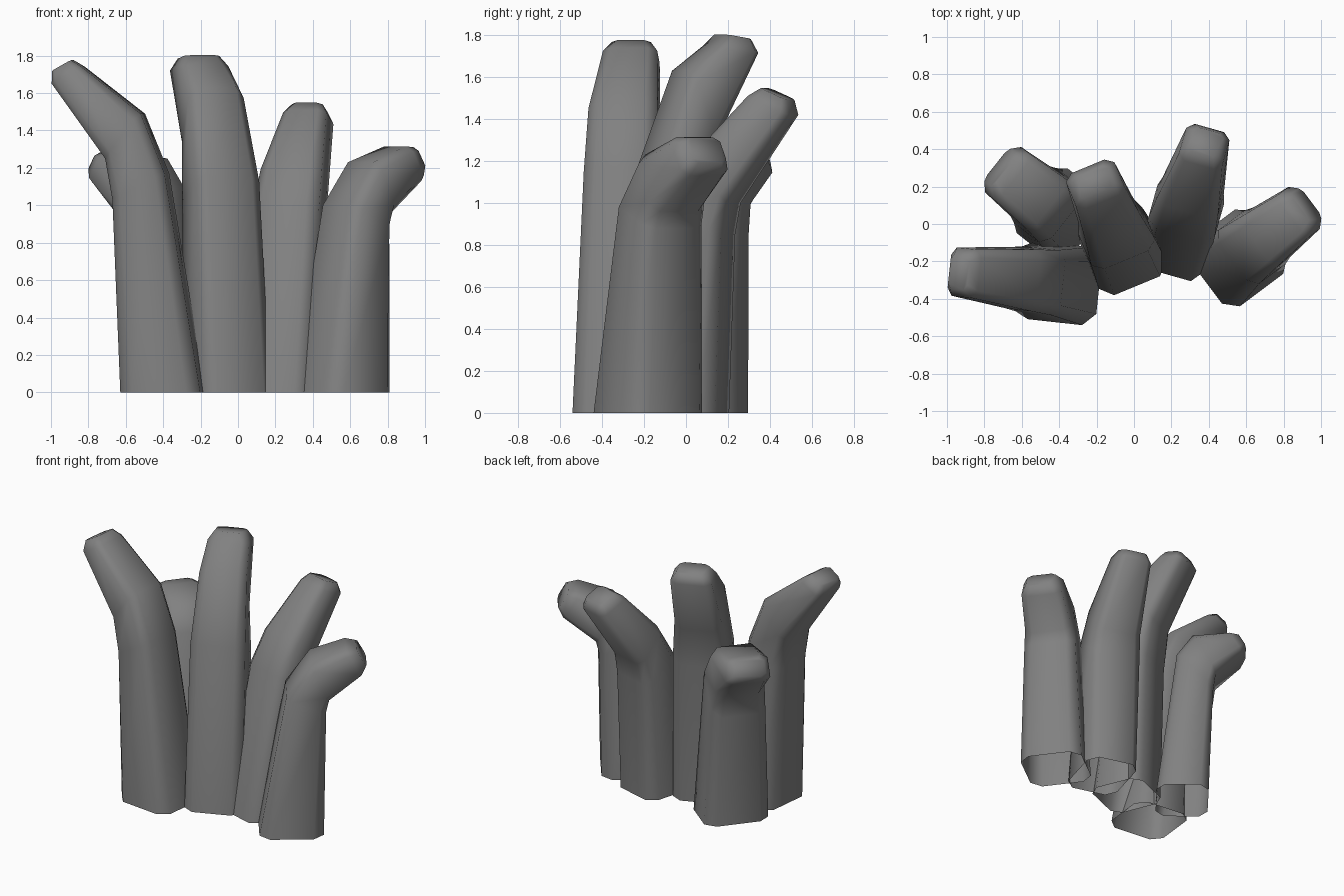
import bpy
import bmesh
import math
from mathutils import Vector

default_cube = bpy.data.objects.get("Cube")
if default_cube:
    bpy.data.objects.remove(default_cube, do_unlink=True)

# One plain grey material
grey = bpy.data.materials.new("stone_grey")
grey.use_nodes = True
grey_colour = (0.22, 0.22, 0.22, 1.0)
grey.diffuse_color = grey_colour
grey.node_tree.nodes["Principled BSDF"].inputs["Base Color"].default_value = grey_colour

# Chamfered square cross-section, as (depth, side) factors
CHAMFER = 0.68
SECTION = [(1, -CHAMFER), (1, CHAMFER), (CHAMFER, 1), (-CHAMFER, 1),
           (-1, CHAMFER), (-1, -CHAMFER), (-CHAMFER, -1), (CHAMFER, -1)]


def add_ring(bm, centre, depth_vector, side_vector):
    return [bm.verts.new(centre + depth_vector * d + side_vector * s) for d, s in SECTION]


def make_tube(name, base, heading, rings):
    """Bent tube, open below. Each ring: outer reach, outer z, inner reach, inner z, half width."""
    forward = Vector((heading[0], heading[1], 0)).normalized()
    up = Vector((0, 0, 1))
    side = up.cross(forward)
    origin = Vector((base[0], base[1], 0))

    bm = bmesh.new()
    loops = []
    for outer_r, outer_z, inner_r, inner_z, half_width in rings:
        outer = origin + forward * outer_r + up * outer_z
        inner = origin + forward * inner_r + up * inner_z
        centre = (outer + inner) / 2
        depth = (outer - inner) / 2
        loops.append(add_ring(bm, centre, depth, side * half_width))

    # Bevelled tip made from the last ring
    normal = depth.cross(side).normalized()
    loops.append(add_ring(bm, centre + normal * 0.06, depth * 0.64, side * half_width * 0.72))

    for low, high in zip(loops, loops[1:]):
        for i in range(len(SECTION)):
            j = (i + 1) % len(SECTION)
            bm.faces.new((low[i], low[j], high[j], high[i]))
    bm.faces.new(loops[-1])

    mesh = bpy.data.meshes.new(name)
    bm.to_mesh(mesh)
    bm.free()
    mesh.materials.append(grey)
    tube = bpy.data.objects.new(name, mesh)
    bpy.context.collection.objects.link(tube)
    tubes.append(tube)


tubes = []

make_tube("right_front_tube", (-0.41, -0.315), (-1, 0.11), [
    (0.205, 0, -0.225, 0, 0.21),
    (0.25, 1.03, -0.03, 1.17, 0.175),
    (0.29, 1.25, 0.1, 1.49, 0.165),
    (0.58, 1.65, 0.42, 1.74, 0.13)])

make_tube("centre_tube", (-0.06, -0.145), (-0.38, 0.92), [
    (0.19, 0, -0.2, 0, 0.195),
    (0.22, 1.0, -0.05, 1.15, 0.185),
    (0.26, 1.28, 0.13, 1.63, 0.16),
    (0.49, 1.715, 0.285, 1.75, 0.14)])

make_tube("left_back_tube", (0.245, -0.05), (0.27, 0.96), [
    (0.23, 0, -0.23, 0, 0.185),
    (0.26, 0.85, -0.01, 1.0, 0.185),
    (0.29, 1.0, 0.12, 1.23, 0.17),
    (0.585, 1.42, 0.38, 1.51, 0.12)])

make_tube("left_tube", (0.575, -0.165), (0.8, 0.6), [
    (0.185, 0, -0.24, 0, 0.215),
    (0.2, 0.88, -0.06, 1.0, 0.18),
    (0.22, 0.96, 0.1, 1.23, 0.165),
    (0.435, 1.13, 0.33, 1.315, 0.14)])

make_tube("right_back_tube", (-0.41, 0.06), (-0.78, 0.62), [
    (0.16, 0, -0.2, 0, 0.22),
    (0.19, 0.8, -0.06, 1.09, 0.185),
    (0.21, 0.95, 0.05, 1.25, 0.17),
    (0.385, 1.12, 0.29, 1.28, 0.155)])

# Smooth sides with crisp creases
bpy.ops.object.select_all(action="DESELECT")
for tube in tubes:
    tube.select_set(True)
bpy.context.view_layer.objects.active = tubes[0]
bpy.ops.object.shade_smooth_by_angle(angle=math.radians(60))
